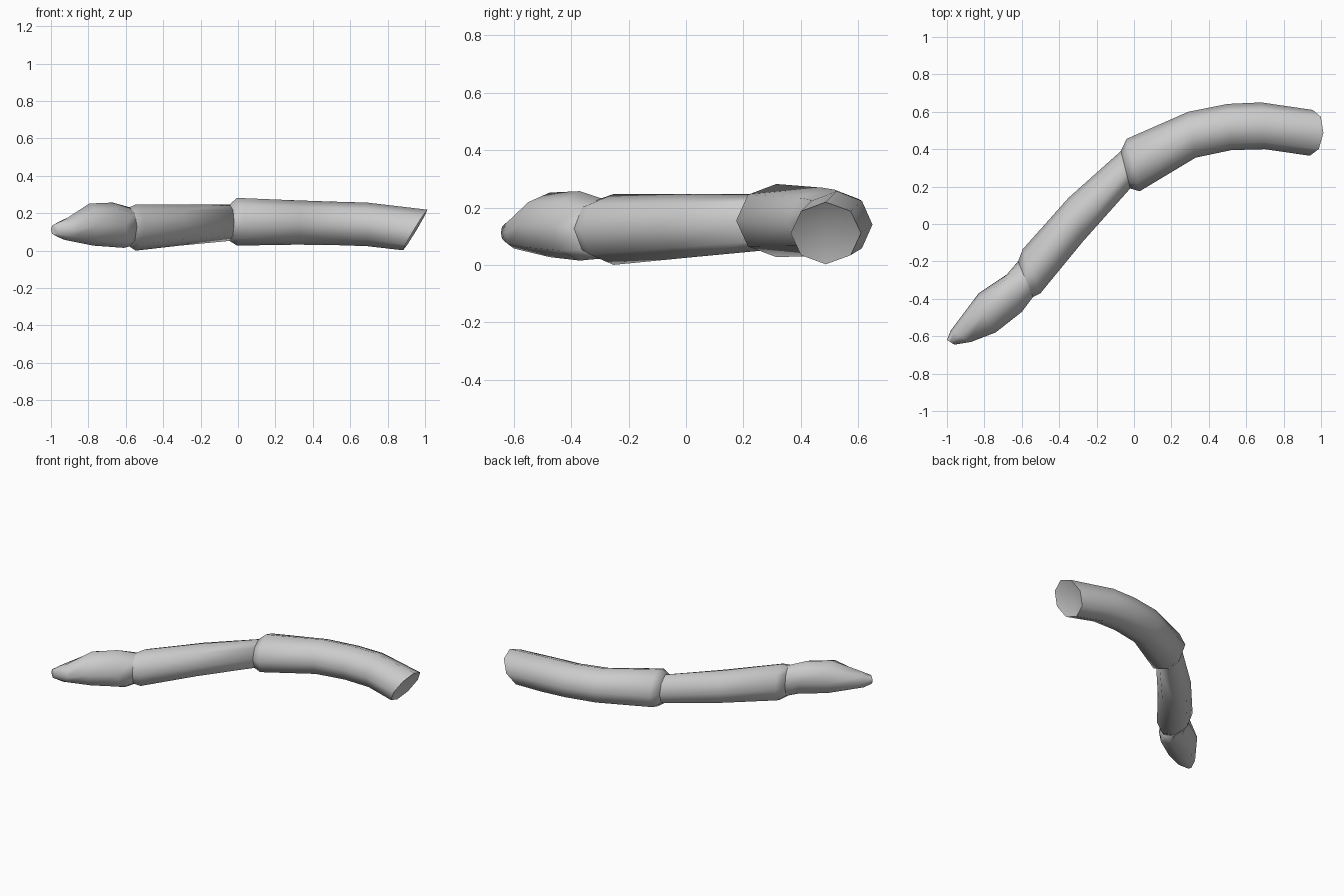
import bpy, bmesh, math
from mathutils import Vector

if "Cube" in bpy.data.objects:
    bpy.data.objects.remove(bpy.data.objects["Cube"])

SIDES = 8


def loft(name, rings, recess=0.0):
    """Each ring: left x,y, right x,y, bottom z, top z, lean in x of the top."""
    bm = bmesh.new()
    loops = []
    for lx, ly, rx, ry, z0, z1, lean in rings:
        left, right = Vector((lx, ly, 0)), Vector((rx, ry, 0))
        mid, half = (left + right) / 2, (right - left) / 2
        loop = []
        for i in range(SIDES):
            a = math.tau * i / SIDES
            p = mid + half * math.cos(a)
            p.x += lean * math.sin(a)
            p.z = (z0 + z1) / 2 + (z1 - z0) / 2 * math.sin(a)
            loop.append(bm.verts.new(p))
        loops.append(loop)
    for a, b in zip(loops, loops[1:]):
        for i in range(SIDES):
            j = (i + 1) % SIDES
            bm.faces.new((a[i], a[j], b[j], b[i]))
    # caps; the far one can be dished inwards
    bm.faces.new(loops[0])
    end = loops[-1]
    c = sum((v.co for v in end), Vector()) / SIDES
    c.x -= recess
    hub = bm.verts.new(c)
    for i in range(SIDES):
        bm.faces.new((end[i], end[(i + 1) % SIDES], hub))
    bmesh.ops.recalc_face_normals(bm, faces=bm.faces)
    me = bpy.data.meshes.new(name)
    bm.to_mesh(me)
    bm.free()
    ob = bpy.data.objects.new(name, me)
    bpy.context.collection.objects.link(ob)
    bpy.context.view_layer.objects.active = ob
    ob.select_set(True)
    bpy.ops.object.shade_smooth_by_angle(angle=math.radians(60))
    ob.select_set(False)
    return ob


# Narrow tapered tip
loft("tip_segment", [
    (-1.00, -0.62, -0.96, -0.645, 0.085, 0.145, 0.0),
    (-0.98, -0.57, -0.87, -0.63, 0.06, 0.17, 0.0),
    (-0.83, -0.37, -0.74, -0.58, 0.03, 0.255, -0.01),
    (-0.68, -0.27, -0.60, -0.47, 0.018, 0.26, -0.03),
    (-0.62, -0.20, -0.54, -0.39, 0.025, 0.235, 0.0),
])

# Straight middle length, starting with a small collar
loft("middle_segment", [
    (-0.62, -0.20, -0.54, -0.39, 0.025, 0.235, 0.0),
    (-0.595, -0.135, -0.50, -0.37, 0.003, 0.25, 0.0),
    (-0.35, 0.14, -0.27, -0.09, 0.03, 0.25, 0.0),
    (-0.07, 0.39, -0.02, 0.19, 0.055, 0.25, 0.0),
])

# Curved thick length with slanted, dished end
loft("curved_segment", [
    (-0.07, 0.39, -0.02, 0.19, 0.055, 0.25, 0.0),
    (-0.04, 0.455, 0.03, 0.175, 0.03, 0.285, 0.0),
    (0.29, 0.60, 0.33, 0.355, 0.035, 0.272, 0.0),
    (0.50, 0.642, 0.52, 0.395, 0.033, 0.265, 0.0),
    (0.68, 0.65, 0.70, 0.40, 0.027, 0.26, 0.0),
    (0.955, 0.61, 0.94, 0.365, 0.005, 0.222, 0.065),
], recess=0.04)

# Rest the lowest point on the ground
obs = list(bpy.context.collection.objects)
low = min(v.co.z for o in obs for v in o.data.vertices)
for o in obs:
    o.location.z -= low
